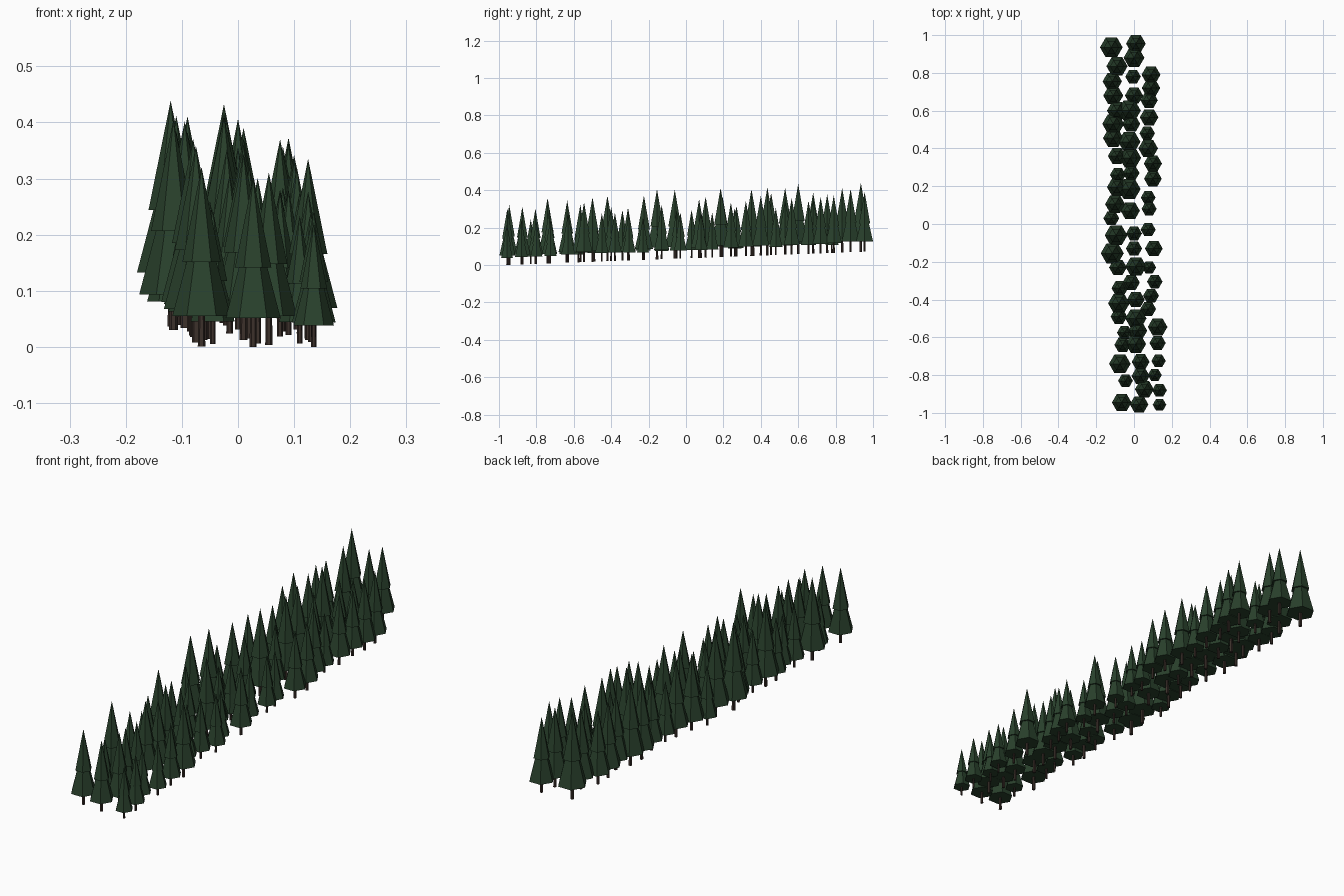
import bpy, bmesh
from math import pi, sin, cos


def material(name, rgb):
    m = bpy.data.materials.new(name)
    m.diffuse_color = (*rgb, 1)
    return m


NEEDLES = material("needles", (0.022, 0.052, 0.025))
BARK = material("bark", (0.045, 0.030, 0.024))


def cone(bm, x, y, z, r, h, top=0.0):
    """Six-sided cone or post with corners on the x axis."""
    def ring(rad, zz):
        return [bm.verts.new((x + rad * cos(i * pi / 3), y + rad * sin(i * pi / 3), zz))
                for i in range(6)]
    low = ring(r, z)
    bm.faces.new(low[::-1])
    if top > 0:
        high = ring(top, z + h)
        bm.faces.new(high)
    else:
        tip = bm.verts.new((x, y, z + h))
    for i in range(6):
        j = (i + 1) % 6
        if top > 0:
            bm.faces.new((low[i], low[j], high[j], high[i]))
        else:
            bm.faces.new((low[i], low[j], tip))


def finish(bm, name, mat):
    me = bpy.data.meshes.new(name)
    bm.to_mesh(me)
    bm.free()
    me.materials.append(mat)
    bpy.context.collection.objects.link(bpy.data.objects.new(name, me))


def tree_row(name, trees):
    """Each tree is (x, y, skirt radius); the ground climbs gently toward +y."""
    trunks, foliage = bmesh.new(), bmesh.new()
    for x, y, r in trees:
        h = 6.15 * r
        z = 0.037 * (y + 0.96)
        cone(trunks, x, y, z, 0.13 * r, 0.25 * h, 0.11 * r)
        cone(foliage, x, y, z + 0.17 * h, r, 0.62 * h)             # lower skirt
        cone(foliage, x, y, z + 0.47 * h, 0.66 * r, 0.53 * h)      # upper tip
    finish(trunks, name + "_trunks", BARK)
    finish(foliage, name + "_foliage", NEEDLES)


# Left row
tree_row("left_row", [
    (-.12, .935, .060), (-.09, .835, .056), (-.115, .755, .051), (-.11, .68, .053),
    (-.09, .60, .053), (-.11, .53, .058), (-.11, .455, .054), (-.09, .36, .048),
    (-.085, .26, .042), (-.09, .195, .053), (-.10, .105, .053), (-.12, .03, .042),
    (-.095, -.06, .060), (-.115, -.155, .061), (-.085, -.23, .047), (-.075, -.34, .044),
    (-.08, -.42, .057), (-.08, -.49, .044), (-.05, -.575, .040), (-.06, -.64, .044),
    (-.075, -.74, .057), (-.045, -.83, .039), (-.065, -.945, .052)])

# Middle row
tree_row("middle_row", [
    (.01, .955, .052), (0, .88, .055), (-.005, .78, .041), (0, .68, .048),
    (-.025, .60, .061), (-.015, .53, .048), (-.025, .435, .059), (-.02, .35, .058),
    (-.015, .27, .044), (-.025, .185, .060), (-.02, .07, .051), (0, -.05, .042),
    (0, -.13, .043), (.01, -.225, .056), (-.015, -.31, .046), (.01, -.40, .047),
    (.01, -.50, .056), (.02, -.565, .050), (.01, -.635, .054), (.035, -.73, .047),
    (.035, -.805, .048), (.055, -.875, .050), (.027, -.955, .049)])

# Right row
tree_row("right_row", [
    (.09, .79, .050), (.09, .72, .049), (.08, .655, .046), (.08, .565, .049),
    (.07, .48, .041), (.075, .40, .052), (.10, .32, .048), (.10, .24, .047),
    (.075, .14, .039), (.08, .08, .040), (.075, -.03, .040), (.105, -.13, .047),
    (.08, -.23, .037), (.11, -.305, .041), (.09, -.38, .042), (.075, -.45, .042),
    (.125, -.545, .052), (.125, -.63, .043), (.13, -.725, .038), (.11, -.80, .037),
    (.135, -.88, .039), (.135, -.957, .036)])
